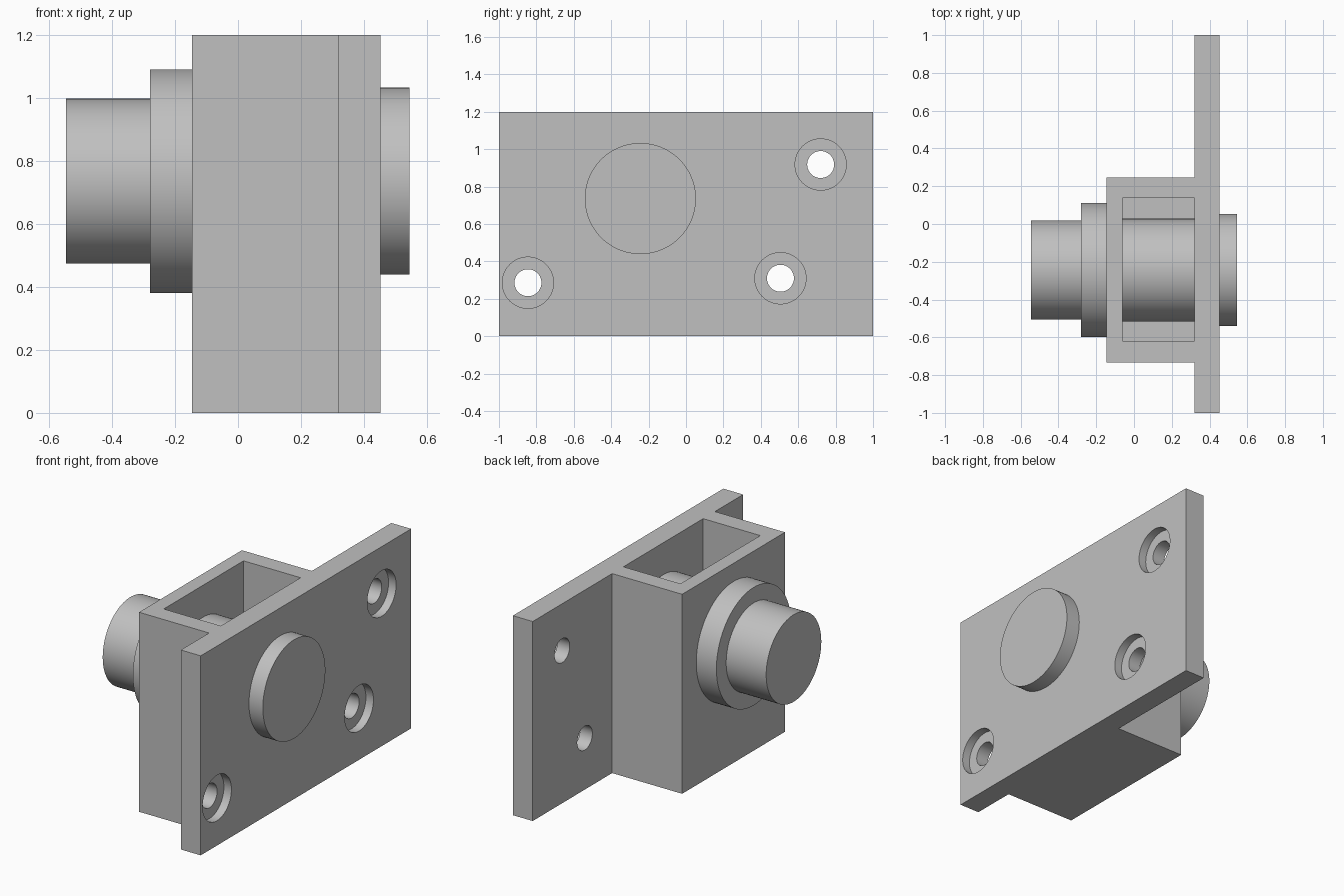
import bpy
import bmesh
from math import pi, radians
from mathutils import Matrix, Vector

default = bpy.data.objects.get("Cube")
if default:
    bpy.data.objects.remove(default, do_unlink=True)

GREY = (0.53, 0.53, 0.53, 1)
metal = bpy.data.materials.new("plain_grey")
metal.use_nodes = True
metal.diffuse_color = GREY
metal.node_tree.nodes["Principled BSDF"].inputs["Base Color"].default_value = GREY


def add_object(name, bm):
    bmesh.ops.recalc_face_normals(bm, faces=bm.faces)
    mesh = bpy.data.meshes.new(name)
    bm.to_mesh(mesh)
    bm.free()
    mesh.materials.append(metal)
    obj = bpy.data.objects.new(name, mesh)
    bpy.context.collection.objects.link(obj)
    return obj


def prism(name, outline, z0, z1):
    """Extrude an xy outline from z0 to z1."""
    bm = bmesh.new()
    face = bm.faces.new([bm.verts.new((x, y, z0)) for x, y in outline])
    new = bmesh.ops.extrude_face_region(bm, geom=[face])["geom"]
    verts = [v for v in new if isinstance(v, bmesh.types.BMVert)]
    bmesh.ops.translate(bm, verts=verts, vec=(0, 0, z1 - z0))
    return add_object(name, bm)


def disc(name, x0, x1, y, z, radius, sides=96):
    """Cylinder lying along x."""
    bm = bmesh.new()
    place = Matrix.Translation(Vector(((x0 + x1) / 2, y, z))) @ Matrix.Rotation(pi / 2, 4, "Y")
    bmesh.ops.create_cone(bm, cap_ends=True, segments=sides, radius1=radius,
                          radius2=radius, depth=x1 - x0, matrix=place)
    return add_object(name, bm)


def cut(obj, cutter):
    """Subtract the cutter, bake the result and drop the cutter."""
    mod = obj.modifiers.new("cut", "BOOLEAN")
    mod.operation = "DIFFERENCE"
    mod.solver = "EXACT"
    mod.object = cutter
    graph = bpy.context.evaluated_depsgraph_get()
    result = bpy.data.meshes.new_from_object(obj.evaluated_get(graph))
    obj.modifiers.clear()
    obj.data = result
    bpy.data.objects.remove(cutter, do_unlink=True)


def smooth(obj):
    bpy.ops.object.select_all(action="DESELECT")
    obj.select_set(True)
    bpy.context.view_layer.objects.active = obj
    bpy.ops.object.shade_smooth_by_angle(angle=radians(30))


# Mounting plate and housing as one solid
PLATE_IN, PLATE_OUT, HOUSING = 0.32, 0.452, -0.146
FRONT, BACK, HEIGHT = -0.732, 0.245, 1.2
body = prism("plate_and_housing", [
    (PLATE_OUT, -1), (PLATE_OUT, 1), (PLATE_IN, 1), (PLATE_IN, BACK),
    (HOUSING, BACK), (HOUSING, FRONT), (PLATE_IN, FRONT), (PLATE_IN, -1)], 0, HEIGHT)

# Open-topped pocket in the housing
pocket = [(-0.06, -0.62), (PLATE_IN, -0.62), (PLATE_IN, 0.138), (-0.06, 0.138)]
cut(body, prism("pocket_cutter", pocket, 0.1, HEIGHT + 0.1))

# Counterbored screw holes
for y, z in ((0.72, 0.918), (0.505, 0.31), (-0.845, 0.286)):
    cut(body, disc("hole_cutter", 0.2, 0.6, y, z, 0.072, 64))
    cut(body, disc("counterbore_cutter", PLATE_OUT - 0.05, 0.6, y, z, 0.137, 64))
smooth(body)

# Stepped pin running through the housing
AXIS_Y, AXIS_Z = -0.244, 0.736
for name, x0, x1, radius in (
        ("outer_spindle", -0.546, -0.27, 0.262),
        ("collar", -0.28, HOUSING + 0.01, 0.355),
        ("inner_pin", -0.07, PLATE_IN + 0.01, 0.272),
        ("end_cap", PLATE_OUT - 0.01, 0.544, 0.297)):
    smooth(disc(name, x0, x1, AXIS_Y, AXIS_Z, radius))
